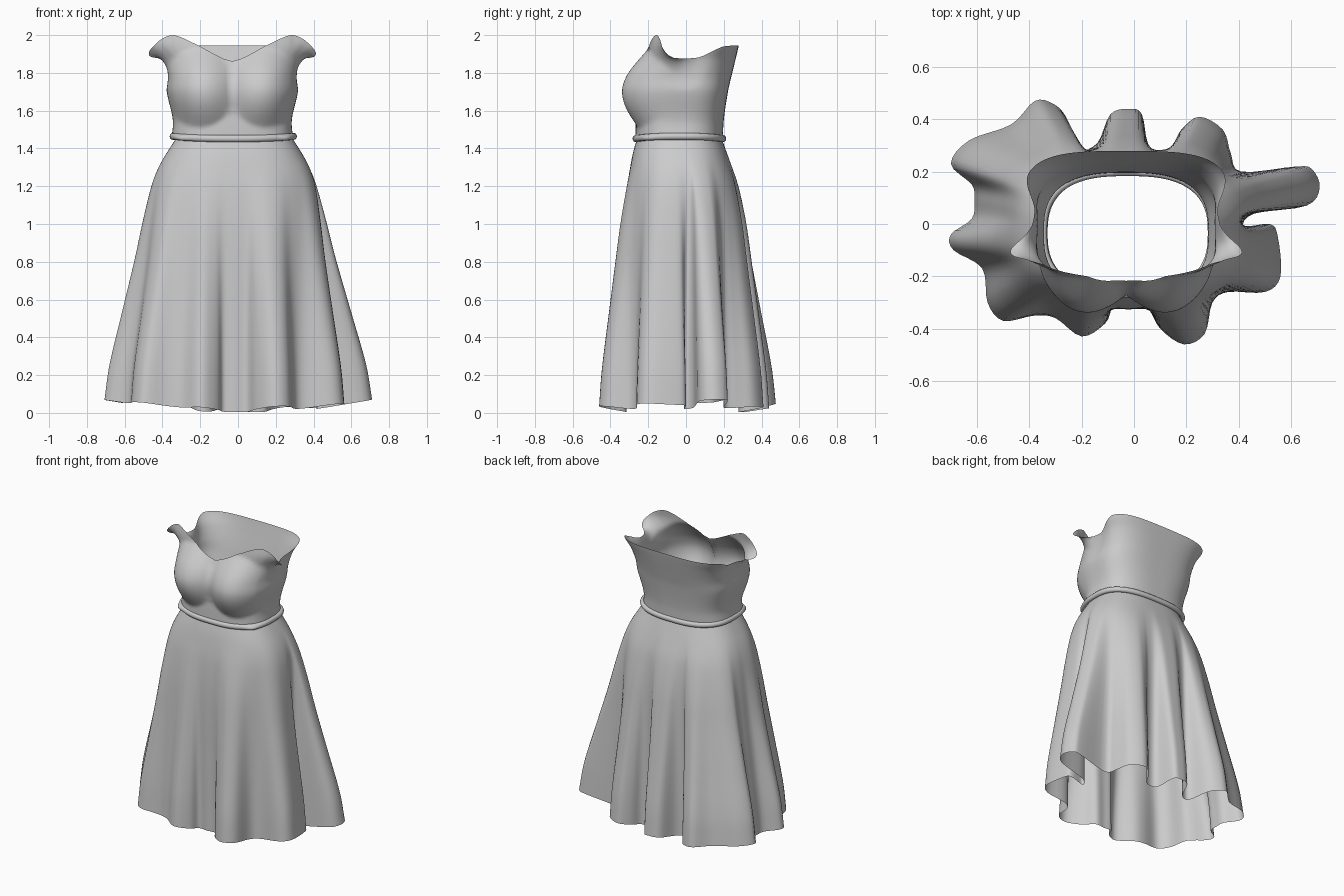
import bpy
import math
from mathutils import Vector

cube = bpy.data.objects.get("Cube")
if cube:
    bpy.data.objects.remove(cube, do_unlink=True)

cloth = bpy.data.materials.new("grey cloth")
cloth.use_nodes = True
GREY = (0.6, 0.6, 0.6, 1)
cloth.diffuse_color = GREY
cloth.node_tree.nodes["Principled BSDF"].inputs["Base Color"].default_value = GREY

SQUARE = 0.78  # exponent that makes the ovals slightly boxy


def power(v, e):
    return math.copysign(abs(v) ** e, v)


def table(keys, v):
    """Smooth interpolation of (position, values...) rows."""
    if v <= keys[0][0]:
        return keys[0][1:]
    for i in range(len(keys) - 1):
        p, q = keys[i], keys[i + 1]
        if v <= q[0]:
            a, d = keys[max(i - 1, 0)], keys[min(i + 2, len(keys) - 1)]
            s = (v - p[0]) / (q[0] - p[0])
            out = []
            for k in range(1, len(p)):
                h = q[0] - p[0]
                m0 = (q[k] - a[k]) / (q[0] - a[0]) * h
                m1 = (d[k] - p[k]) / (d[0] - p[0]) * h
                out.append(p[k] + s * m0 + s * s * (3 * (q[k] - p[k]) - 2 * m0 - m1)
                           + s ** 3 * (2 * (p[k] - q[k]) + m0 + m1))
            return out
    return keys[-1][1:]


def oval(t, cx, half, front, back, square=SQUARE):
    """Point of a boxy oval; t runs from the front towards the left side."""
    cy = (front + back) / 2
    return (cx + half * power(math.sin(t), square),
            cy - (back - front) / 2 * power(math.cos(t), square))


def loft(name, rings, wrap=False):
    n = len(rings[0])
    verts = [p for ring in rings for p in ring]
    faces = []
    for r in range(len(rings) - (0 if wrap else 1)):
        a, b = r * n, (r + 1) % len(rings) * n
        for i in range(n):
            j = (i + 1) % n
            faces.append((a + i, a + j, b + j, b + i))
    mesh = bpy.data.meshes.new(name)
    mesh.from_pydata(verts, [], faces)
    mesh.materials.append(cloth)
    obj = bpy.data.objects.new(name, mesh)
    bpy.context.collection.objects.link(obj)
    mesh.shade_smooth()
    return obj


# Skirt: an oval at the hips that turns into a folded hem
HEM = [(-2, -32), (5, -32), (10, -40), (19, -46), (27, -42), (30, -30), (36, -26),
       (50, -26), (56, -20), (55, -5), (52, 0), (42, -1), (46, 4), (66, 7), (71, 14),
       (68, 21), (62, 22), (41, 20), (37, 27), (34, 36), (25, 41), (18, 36), (14, 29),
       (6, 29), (3, 42), (-2, 44), (-9, 42), (-14, 31), (-21, 29), (-26, 41),
       (-31, 46), (-38, 47), (-47, 38), (-63, 32), (-70, 23), (-62, 15), (-61, 9),
       (-62, 2), (-70, -4), (-69, -10), (-58, -17), (-56, -30), (-50, -37),
       (-38, -35), (-30, -36), (-20, -43), (-11, -38), (-8, -32)]
angles = []
for x, y in HEM:
    t = math.atan2(power((x + 2) / 43, 1 / SQUARE), -power((y + 2) / 31, 1 / SQUARE))
    angles.append(t % math.tau)
angles.sort()
# even out the spacing so that folds do not pinch
for step in range(3):
    angles = [angles[0]] + [(a + 2 * b + c) / 4 for a, b, c in
                            zip(angles, angles[1:], angles[2:] + [math.tau])]

SPLIT = 4
count = len(HEM)
columns = []  # (angle, hem x, hem y)
for i in range(count):
    quad = []
    for k in range(i - 1, i + 3):
        turn = math.tau * (k // count)
        quad.append(Vector((angles[k % count] + turn, HEM[k % count][0] / 100,
                            HEM[k % count][1] / 100)))
    a, b, c, d = quad
    for s in range(SPLIT):
        f = s / SPLIT
        p = b + (c - a) * f / 2 + (a - 2.5 * b + 2 * c - d / 2) * f * f \
            + (3 * b - 3 * c + d - a) * f ** 3 / 2
        columns.append((b.x + (c.x - b.x) * f, p.y, p.z))

# height, half width, front, back, share of the hem shape
SKIRT = [(0.0, 0.43, -0.33, 0.29, 1.0), (0.2, 0.43, -0.33, 0.29, 0.90),
         (0.5, 0.43, -0.33, 0.29, 0.645), (0.8, 0.43, -0.33, 0.29, 0.38),
         (1.0, 0.43, -0.325, 0.285, 0.22), (1.2, 0.42, -0.31, 0.265, 0.07),
         (1.3, 0.395, -0.295, 0.24, 0.02), (1.38, 0.355, -0.28, 0.215, 0.0),
         (1.45, 0.31, -0.26, 0.19, 0.0)]
ROWS = 40
rings = []
for r in range(ROWS + 1):
    z = 1.45 * r / ROWS
    half, front, back, share = table(SKIRT, z)
    ring = []
    for t, hx, hy in columns:
        x, y = oval(t, -0.02, half, front, back)
        lift = 0.005 + 0.065 * max(math.hypot(hx, hy) - 0.32, 0) / 0.4
        ring.append((x + (hx - x) * share, y + (hy - y) * share,
                     z + lift * (1 - r / ROWS) ** 2))
    rings.append(ring)
loft("skirt", rings)

# Bodice: fitted ovals with a shaped bust and a turned-out neckline
# height, half width, front, back, boxiness
BODICE = [(1.45, 0.322, -0.268, 0.195, 0.75), (1.55, 0.315, -0.265, 0.2, 0.72),
          (1.7, 0.347, -0.255, 0.222, 0.68), (1.78, 0.347, -0.24, 0.24, 0.66),
          (1.87, 0.365, -0.215, 0.262, 0.62), (1.95, 0.405, -0.198, 0.28, 0.57),
          (2.0, 0.4, -0.19, 0.285, 0.56)]
# degrees from the front, rim height, outward turn
RIM = [(0, 1.862, 0.0), (6, 1.9, 0.0), (14, 1.945, 0.0), (28, 1.985, 0.0),
       (42, 2.0, 0.0), (54, 1.995, 0.025), (64, 1.965, 0.05), (74, 1.93, 0.052),
       (84, 1.895, 0.022), (92, 1.88, 0.0), (105, 1.915, 0.0), (120, 1.94, 0.0),
       (180, 1.945, 0.0)]
AROUND, UP = 200, 36
rings = []
for r in range(UP + 1):
    v = r / UP
    ring = []
    for i in range(AROUND):
        t = math.tau * i / AROUND
        side = math.degrees(min(t, math.tau - t))
        top, turn = table(RIM, side)
        z = 1.45 + (top - 1.45) * v
        x, y = oval(t, -0.03, *table(BODICE, z))
        if math.cos(t) > 0:
            d = ((abs(x + 0.03) - 0.175) / 0.2) ** 2 + ((z - 1.72) / 0.21) ** 2
            y -= 0.093 * max(0, 1 - d) ** 1.15 * min(1, math.cos(t) * 2)
        flip = max(0, (v - 0.78) / 0.22)
        x += math.copysign(turn * flip ** 1.5, x + 0.03)
        y -= turn * 0.3 * flip ** 1.5
        z -= turn * 0.8 * flip ** 4
        # soft hollow under each arm
        hollow = math.exp(-((side - 90) / 12) ** 2) * max(0, v - 0.6)
        x -= math.copysign(0.05 * hollow, x + 0.03)
        ring.append((x, y, z))
    rings.append(ring)
loft("bodice", rings)

# Waistband: rolled bead with a small lip pulled out at the sides
rings = []
for k in range(12):
    a = -math.tau * k / 12
    ring = []
    for i in range(AROUND):
        t = math.tau * i / AROUND
        lip = math.exp(-((abs(math.sin(t)) - 0.8) / 0.12) ** 2) * max(0, math.cos(t))
        out = 0.015 * math.cos(a) + lip * 0.02 * max(0, math.cos(a + 0.6))
        x, y = oval(t, -0.025, 0.322 + out, -0.268 - out, 0.198 + out, 0.75)
        z = 1.458 - 0.006 * math.cos(2 * t) + 0.018 * math.sin(a)
        ring.append((x, y, z))
    rings.append(ring)
loft("waistband", rings[::-1], wrap=True)
